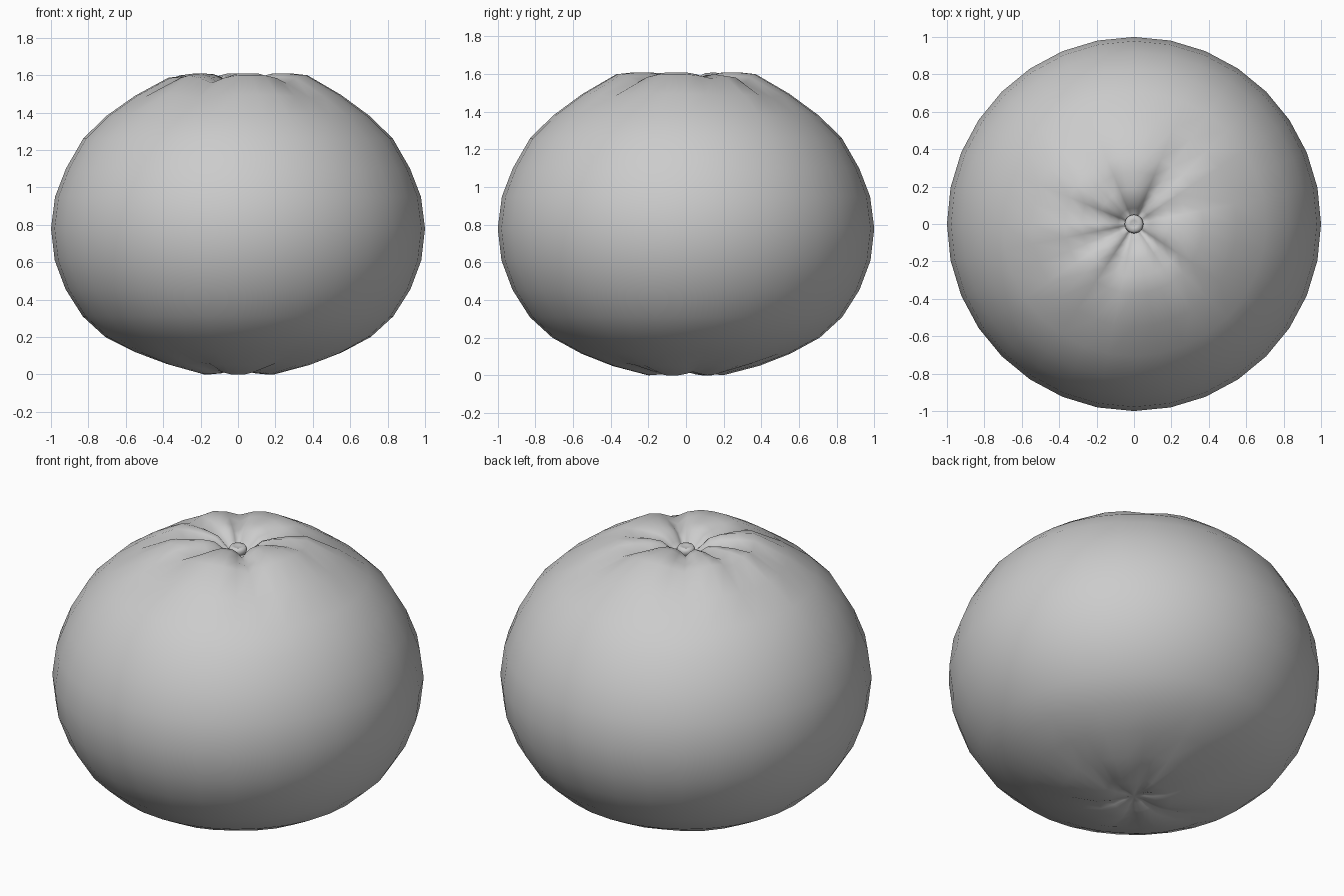
import bpy, bmesh, math

if "Cube" in bpy.data.objects:
    bpy.data.objects.remove(bpy.data.objects["Cube"])

SEGMENTS = 32


def lathe(name, profile, offset=lambda r, z, a: 0.0):
    """Revolve (radius, height) points; first and last points are poles."""
    bm = bmesh.new()
    bottom = bm.verts.new((0, 0, profile[0][1]))
    top = bm.verts.new((0, 0, profile[-1][1]))
    rings = []
    for r, z in profile[1:-1]:
        ring = []
        for i in range(SEGMENTS):
            a = 2 * math.pi * i / SEGMENTS
            ring.append(bm.verts.new((r * math.cos(a), r * math.sin(a), z + offset(r, z, a))))
        rings.append(ring)
    for i in range(SEGMENTS):
        j = (i + 1) % SEGMENTS
        bm.faces.new((bottom, rings[0][j], rings[0][i]))
        bm.faces.new((top, rings[-1][i], rings[-1][j]))
        for lo, hi in zip(rings, rings[1:]):
            bm.faces.new((lo[i], lo[j], hi[j], hi[i]))
    for f in bm.faces:
        f.smooth = True
    mesh = bpy.data.meshes.new(name)
    bm.to_mesh(mesh)
    bm.free()
    obj = bpy.data.objects.new(name, mesh)
    bpy.context.collection.objects.link(obj)
    return obj


# Radial creases: (angle in degrees, depth)
TOP_CREASES = [(22.5, 0.035), (56.25, 0.07), (123.75, 0.05), (168.75, 0.05),
               (202.5, 0.06), (247.5, 0.06), (315, 0.065)]
BOTTOM_CREASES = [(11.25, 0.025), (67.5, 0.03), (112.5, 0.03), (180, 0.03),
                  (236.25, 0.03), (303.75, 0.03)]


def crease(creases, a, width):
    total = 0.0
    for deg, depth in creases:
        d = (math.degrees(a) - deg + 180) % 360 - 180
        total += depth * math.exp(-(d / width) ** 2)
    return total


def peel_offset(r, z, a):
    # Creases fade out toward the equator and toward the poles
    fade = max(0.0, 1 - r / 0.62) ** 0.7 * min(1.0, r / 0.18)
    if z > 0.8:
        return -crease(TOP_CREASES, a, 11) * 1.3 * fade
    return crease(BOTTOM_CREASES, a, 12) * fade


# Fruit body
lathe("fruit_peel", [
    (0, 0.03), (0.06, 0.022), (0.12, 0.006), (0.2, 0.0), (0.39, 0.05), (0.555, 0.115),
    (0.71, 0.2), (0.83, 0.31), (0.922, 0.455), (0.98, 0.61), (1.0, 0.78),
    (0.978, 0.95), (0.92, 1.1), (0.828, 1.26), (0.706, 1.38), (0.55, 1.495),
    (0.37, 1.6), (0.28, 1.61), (0.19, 1.608), (0.13, 1.592), (0.085, 1.55),
    (0.05, 1.52), (0, 1.51)], peel_offset)

# Stem button sunk in the top dimple
lathe("stem_button", [
    (0, 1.50), (0.04, 1.505), (0.05, 1.535), (0.04, 1.555), (0.02, 1.552), (0, 1.548)])
